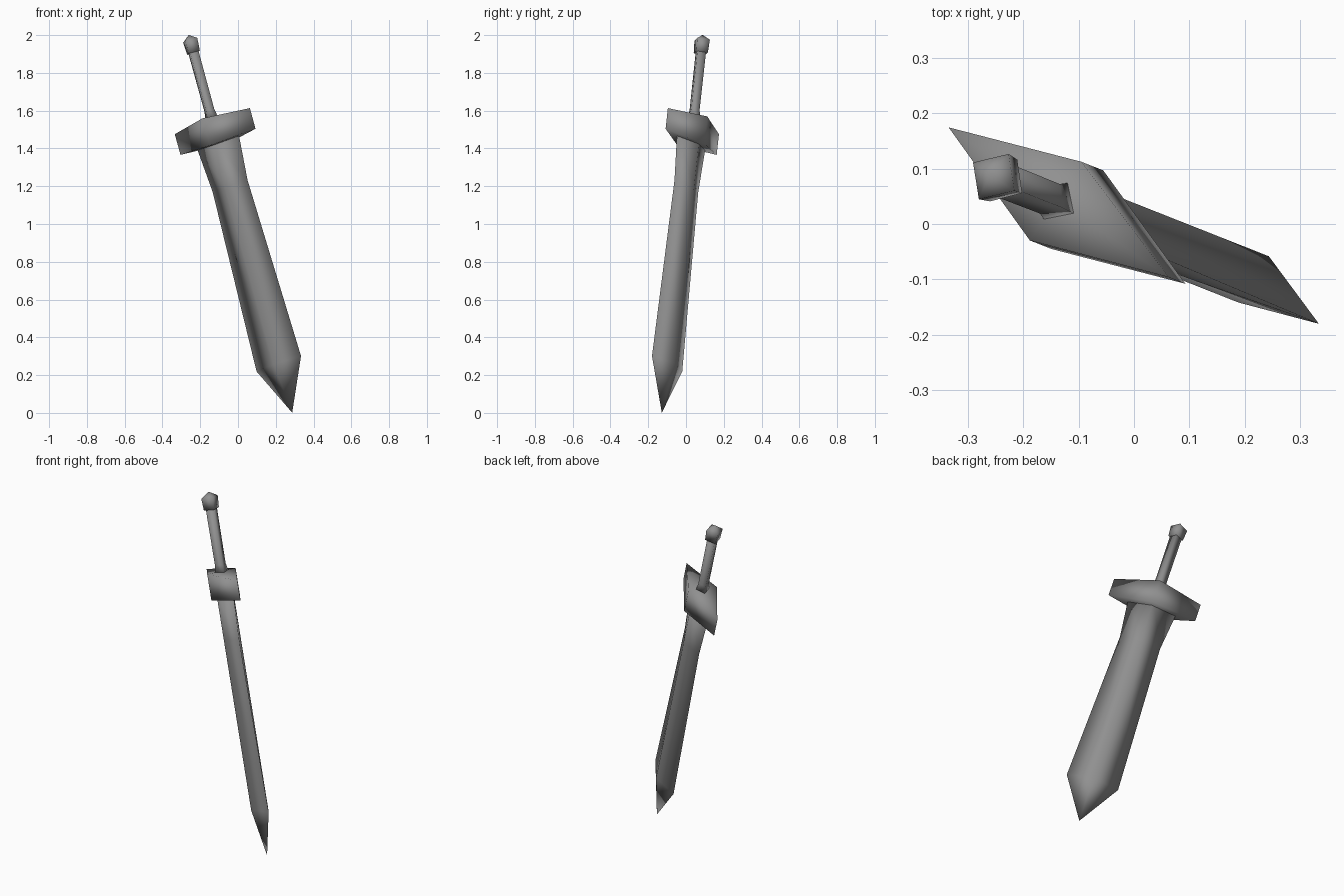
import bpy, bmesh
from mathutils import Vector

if "Cube" in bpy.data.objects:
    bpy.data.objects.remove(bpy.data.objects["Cube"])

# Frame of the tilted sword: u runs tip to pommel, w across the blade, t through it
origin = Vector((0.216, -0.10, 0.26))
u = Vector((-0.263, 0.104, 0.96)).normalized()
w = Vector((0.797, -0.542, 0.271))
w = (w - u * w.dot(u)).normalized()
t = w.cross(u)

grey = bpy.data.materials.new("dark_grey")
grey.diffuse_color = (0.28, 0.28, 0.28, 1)
grey.use_nodes = True
grey.node_tree.nodes["Principled BSDF"].inputs["Base Color"].default_value = grey.diffuse_color


def point(a, b, s):
    return origin + w * a + t * b + u * s


def loft(name, rings, start=None, end=None):
    """Loft rhombus rings (half width, half depth, s at sides, s at middles);
    start and end are heights of closing apex points."""
    bm = bmesh.new()
    loops = []
    for a, b, s_side, s_mid in rings:
        loops.append([bm.verts.new(point(*p)) for p in
                      ((a, 0, s_side), (0, b, s_mid), (-a, 0, s_side), (0, -b, s_mid))])
    for lo, hi in zip(loops, loops[1:]):
        for i in range(4):
            j = (i + 1) % 4
            bm.faces.new((lo[i], lo[j], hi[j], hi[i]))
    for loop, s in ((loops[0], start), (loops[-1], end)):
        if s is not None:
            apex = bm.verts.new(point(0, 0, s))
            for i in range(4):
                bm.faces.new((loop[i], loop[(i + 1) % 4], apex))
    bmesh.ops.recalc_face_normals(bm, faces=bm.faces)
    for f in bm.faces:
        f.smooth = True
    mesh = bpy.data.meshes.new(name)
    bm.to_mesh(mesh)
    bm.free()
    mesh.materials.append(grey)
    obj = bpy.data.objects.new(name, mesh)
    bpy.context.collection.objects.link(obj)
    return obj


# Blade: pointed tip, widest near the tip, waisted, flaring into the guard
loft("blade", [(0.148, 0.05, 0, 0), (0.116, 0.05, 0.98, 0.98),
               (0.14, 0.05, 1.24, 1.24)], start=-0.27, end=1.25)

# Guard: long rhombus block, slightly thicker in the middle
loft("guard", [(0.25, 0.085, 1.225, 1.21), (0.25, 0.085, 1.339, 1.36)],
     start=1.21, end=1.36)

# Handle: square grip with a small flared foot
loft("handle", [(0.041, 0.041, 1.35, 1.35), (0.032, 0.032, 1.40, 1.40),
                (0.033, 0.033, 1.73, 1.73)], start=1.35, end=1.735)

# Pommel: widening square knob with a low pyramid top
loft("pommel", [(0.042, 0.045, 1.717, 1.717), (0.047, 0.049, 1.785, 1.785)],
     start=1.715, end=1.815)
